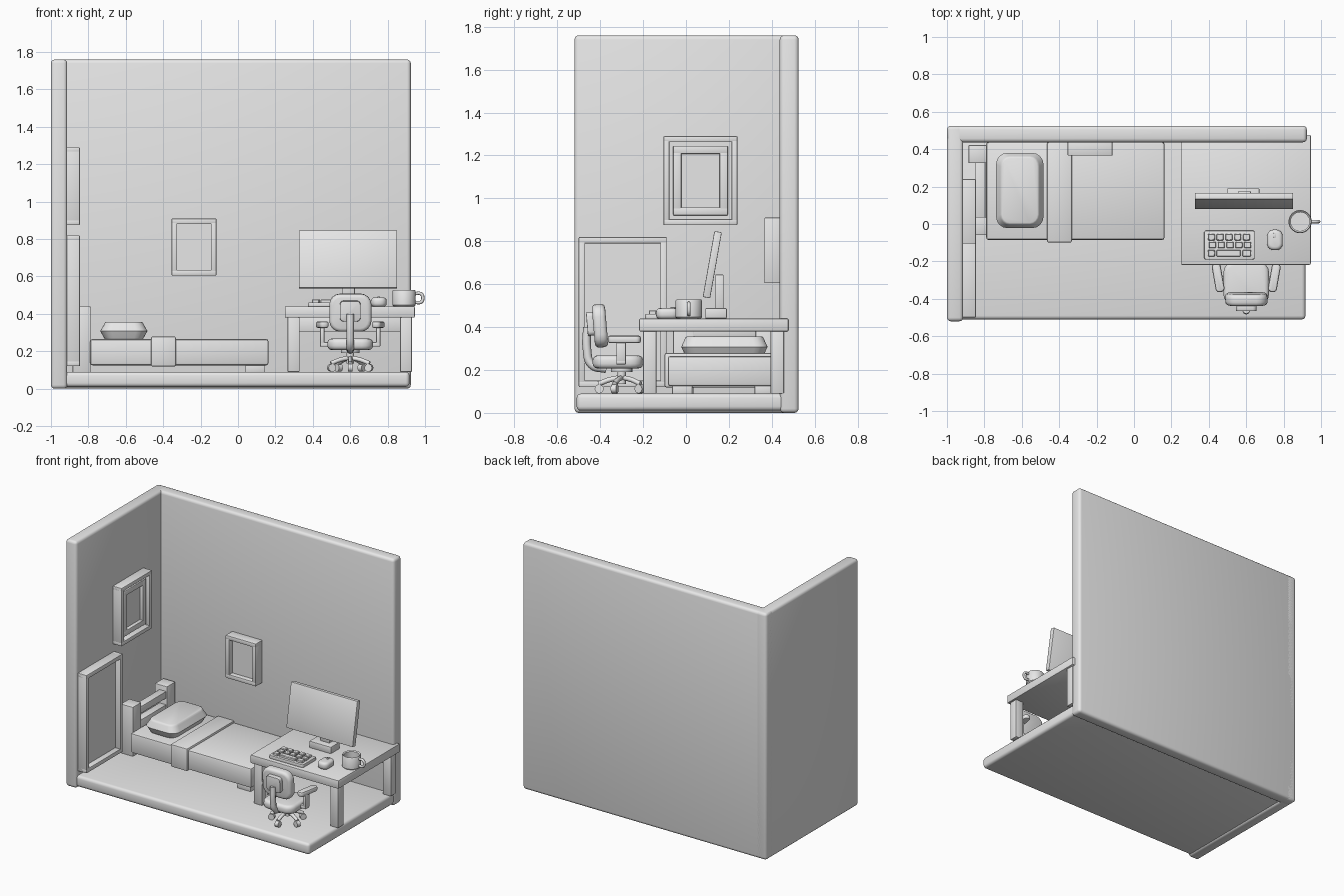
import bpy, bmesh, math
from mathutils import Matrix, Vector

if "Cube" in bpy.data.objects:
    bpy.data.objects.remove(bpy.data.objects["Cube"])

grey = bpy.data.materials.new("plain_grey")
grey.use_nodes = True
grey.diffuse_color = (0.8, 0.8, 0.8, 1)
grey.node_tree.nodes["Principled BSDF"].inputs["Base Color"].default_value = (0.8, 0.8, 0.8, 1)


def finish(name, bm):
    bmesh.ops.recalc_face_normals(bm, faces=bm.faces[:])
    me = bpy.data.meshes.new(name)
    bm.to_mesh(me)
    bm.free()
    me.materials.append(grey)
    ob = bpy.data.objects.new(name, me)
    bpy.context.collection.objects.link(ob)
    bpy.ops.object.select_all(action='DESELECT')
    ob.select_set(True)
    bpy.context.view_layer.objects.active = ob
    bpy.ops.object.shade_smooth_by_angle(angle=math.radians(40))
    return ob


def box_mesh(x, y, z, bevel=0.004, seg=2, corner=None, turn=None):
    """Box from (low, high) ranges; corner=(axis, radius) rounds edges along an axis."""
    size = Vector((x[1] - x[0], y[1] - y[0], z[1] - z[0]))
    mid = Vector((x[0] + x[1], y[0] + y[1], z[0] + z[1])) / 2
    bm = bmesh.new()
    bmesh.ops.create_cube(bm, size=1, matrix=Matrix.Diagonal((*size, 1)))
    if corner:
        along = [e for e in bm.edges
                 if abs((e.verts[0].co - e.verts[1].co).normalized()[corner[0]]) > 0.9]
        bmesh.ops.bevel(bm, geom=along, offset=corner[1], segments=4, profile=0.5, affect='EDGES')
    if bevel:
        sharp = [e for e in bm.edges if e.calc_face_angle(0) > 0.8]
        bmesh.ops.bevel(bm, geom=sharp, offset=bevel, segments=seg, profile=0.5, affect='EDGES')
    move = Matrix.Translation(mid)
    if turn:
        move = move @ Matrix.Rotation(math.radians(turn[1]), 4, turn[0])
    bm.transform(move)
    return bm


def box(name, x, y, z, **kw):
    return finish(name, box_mesh(x, y, z, **kw))


def frame(name, axis, u, z, depth, w=0.03, bevel=0.005):
    """Four-sided frame; depth runs along the axis, u along the other flat axis."""
    bars = [(u, (z[1] - w, z[1])), (u, (z[0], z[0] + w)),
            ((u[0], u[0] + w), z), ((u[1] - w, u[1]), z)]
    for part, (bu, bz) in zip(("top", "bottom", "side_a", "side_b"), bars):
        x, y = (depth, bu) if axis == 'X' else (bu, depth)
        box(f"{name}_{part}", x, y, bz, bevel=bevel)


def tube(name, pts, radius, cyclic=False):
    cu = bpy.data.curves.new(name, 'CURVE')
    cu.dimensions = '3D'
    cu.bevel_depth, cu.bevel_resolution = radius, 2
    cu.resolution_u, cu.use_fill_caps = 6, True
    sp = cu.splines.new('BEZIER')
    sp.bezier_points.add(len(pts) - 1)
    for bp, p in zip(sp.bezier_points, pts):
        bp.co = p
        bp.handle_left_type = bp.handle_right_type = 'AUTO'
    ob = bpy.data.objects.new(name, cu)
    cu.materials.append(grey)
    bpy.context.collection.objects.link(ob)
    return ob


def cylinder(name, at, r, depth, axis=None, segs=20):
    bm = bmesh.new()
    bmesh.ops.create_cone(bm, cap_ends=True, segments=segs, radius1=r, radius2=r, depth=depth)
    if axis is not None:
        bm.transform(Vector((0, 0, 1)).rotation_difference(axis).to_matrix().to_4x4())
    bm.transform(Matrix.Translation(at))
    return finish(name, bm)


# Room shell
box("floor", (-0.95, 0.917), (-0.51, 0.5), (0.01, 0.09), bevel=0.02, seg=3)
box("left_wall", (-1, -0.913), (-0.52, 0.525), (0, 1.76), bevel=0.02, seg=3)
box("back_wall", (-1, 0.924), (0.437, 0.525), (0, 1.76), bevel=0.02, seg=3)

# Door on the side wall
frame("door_frame", 'X', (-0.5, -0.09), (0.12, 0.82), (-0.92, -0.845))
box("door_panel", (-0.92, -0.885), (-0.48, -0.11), (0.14, 0.8), bevel=0)

# Large double-framed picture on the side wall
frame("large_picture_outer", 'X', (-0.105, 0.24), (0.875, 1.29), (-0.92, -0.845), w=0.028)
frame("large_picture_inner", 'X', (-0.06, 0.195), (0.92, 1.245), (-0.92, -0.86), w=0.038)
box("large_picture_panel", (-0.92, -0.885), (-0.09, 0.22), (0.89, 1.27), bevel=0)

# Small picture on the back wall
frame("small_picture_frame", 'Y', (-0.355, -0.115), (0.605, 0.91), (0.365, 0.445))
box("small_picture_panel", (-0.34, -0.13), (0.4, 0.445), (0.62, 0.895), bevel=0)

# Bed
box("mattress", (-0.79, 0.163), (-0.085, 0.438), (0.125, 0.265), bevel=0.012)
box("bed_blanket", (-0.465, -0.332), (-0.1, 0.438), (0.118, 0.28), bevel=0.01)
for side, y in (("front", (-0.065, 0.03)), ("back", (0.32, 0.415))):
    box(f"bed_foot_{side}", (0.04, 0.145), y, (0.085, 0.135))
for side, y in (("front", (-0.06, 0.038)), ("back", (0.325, 0.422))):
    box(f"headboard_post_{side}", (-0.885, -0.788), y, (0.085, 0.44), bevel=0.006)
box("headboard_top_rail", (-0.85, -0.795), (0.02, 0.34), (0.355, 0.405))
box("headboard_lower_rail", (-0.85, -0.795), (0.02, 0.34), (0.12, 0.31))

# Pillow, pinched toward its top and bottom
bm = box_mesh((-0.737, -0.484), (-0.022, 0.38), (0.26, 0.357), bevel=0.012, corner=(2, 0.06))
bmesh.ops.bisect_plane(bm, geom=bm.verts[:] + bm.edges[:] + bm.faces[:],
                       plane_co=(0, 0, 0.308), plane_no=(0, 0, 1))
for v in bm.verts:
    k = 1 - 0.18 * min(1, abs(v.co.z - 0.308) / 0.04)
    v.co.x = -0.61 + (v.co.x + 0.61) * k
    v.co.y = 0.179 + (v.co.y - 0.179) * (1 + k) / 2
finish("pillow", bm)

# Desk
box("desk_top", (0.25, 0.945), (-0.218, 0.477), (0.38, 0.44), bevel=0.006)
for sx, x in (("right", (0.265, 0.33)), ("left", (0.867, 0.93))):
    for sy, y in (("front", (-0.2, -0.138)), ("back", (0.395, 0.456))):
        box(f"desk_leg_{sx}_{sy}", x, y, (0.09, 0.385))
box("desk_back_apron", (0.32, 0.88), (0.405, 0.435), (0.305, 0.385))

# Monitor
box("monitor_screen", (0.325, 0.85), (0.105, 0.14), (0.535, 0.847), turn=('X', -10))
box("monitor_neck", (0.555, 0.625), (0.137, 0.175), (0.47, 0.645))
box("monitor_base", (0.5, 0.67), (0.09, 0.19), (0.44, 0.488))

# Keyboard
box("keyboard_body", (0.375, 0.645), (-0.19, -0.035), (0.438, 0.462), corner=(2, 0.012))
for row in range(2):
    for col in range(5):
        x, y = 0.395 + col * 0.047 + row * 0.006, -0.087 - row * 0.042
        box(f"key_{row}_{col}", (x, x + 0.037), (y, y + 0.034), (0.455, 0.478), bevel=0.003, seg=1)
for name, x in (("key_left", (0.395, 0.432)), ("space_bar", (0.442, 0.57)), ("key_right", (0.58, 0.626))):
    box(name, x, (-0.173, -0.139), (0.455, 0.478), bevel=0.003, seg=1)

# Mouse
box("mouse", (0.711, 0.795), (-0.14, -0.03), (0.438, 0.488), bevel=0.018, seg=3, corner=(2, 0.035))
box("mouse_wheel", (0.746, 0.76), (-0.073, -0.047), (0.47, 0.494))

# Mug, spun from a profile
bm = bmesh.new()
profile = [(0, 0.44), (0.055, 0.44), (0.062, 0.447), (0.062, 0.522), (0.058, 0.528),
           (0.05, 0.522), (0.05, 0.455), (0, 0.455)]
vs = [bm.verts.new((r, 0, z)) for r, z in profile]
es = [bm.edges.new(p) for p in zip(vs, vs[1:])]
bmesh.ops.spin(bm, geom=vs + es, cent=(0, 0, 0), axis=(0, 0, 1), angle=math.tau, steps=28)
bmesh.ops.remove_doubles(bm, verts=bm.verts[:], dist=0.0005)
bm.transform(Matrix.Translation((0.888, 0.013, 0)))
finish("mug", bm)
tube("mug_handle", [(0.94, 0.013, 0.508), (0.98, 0.013, 0.506), (0.988, 0.013, 0.485),
                    (0.98, 0.013, 0.464), (0.94, 0.013, 0.462)], 0.009)

# Chair seat and back
cx, cy = 0.6, -0.3
box("chair_seat", (0.478, 0.722), (-0.435, -0.2), (0.207, 0.268), bevel=0.022, seg=3, corner=(2, 0.06))
box("chair_back", (0.488, 0.714), (-0.432, -0.37), (0.305, 0.508),
    bevel=0.02, seg=3, corner=(1, 0.06), turn=('X', 5))
box("chair_back_plate", (0.545, 0.655), (-0.462, -0.43), (0.36, 0.47), corner=(1, 0.02), turn=('X', 5))
tube("chair_spine", [(cx, -0.46, 0.4), (cx, -0.462, 0.3), (cx, -0.44, 0.225), (cx, -0.37, 0.205)], 0.02)

# Chair arms
for side, s in (("left", 1), ("right", -1)):
    x = cx + s * 0.15
    box(f"chair_arm_pad_{side}", (x - 0.024, x + 0.024), (-0.365, -0.21), (0.325, 0.36),
        bevel=0.01, corner=(2, 0.02), turn=('Z', -s * 10))
    box(f"chair_arm_post_{side}", (x - 0.012, x + 0.012), (-0.325, -0.28), (0.235, 0.33), bevel=0.006)
    a, b = sorted((cx + s * 0.1, x + s * 0.012))
    box(f"chair_arm_foot_{side}", (a, b), (-0.325, -0.28), (0.225, 0.25), bevel=0.006)

# Chair base with five castors
cylinder("chair_column", (cx, cy, 0.175), 0.02, 0.08)
cylinder("chair_seat_mount", (cx, cy, 0.2), 0.05, 0.02)
for i in range(5):
    ang = math.radians(-90 + 72 * i)
    out = Vector((math.cos(ang), math.sin(ang), 0))
    hub = Vector((cx, cy, 0))
    side = Vector((-out.y, out.x, 0))
    tube(f"chair_spoke_{i}", [hub + Vector((0, 0, 0.165)), hub + out * 0.055 + Vector((0, 0, 0.155)),
                              hub + out * 0.108 + Vector((0, 0, 0.135))], 0.012)
    cylinder(f"chair_castor_{i}", hub + out * 0.105 + Vector((0, 0, 0.112)), 0.021, 0.026, side, 14)
